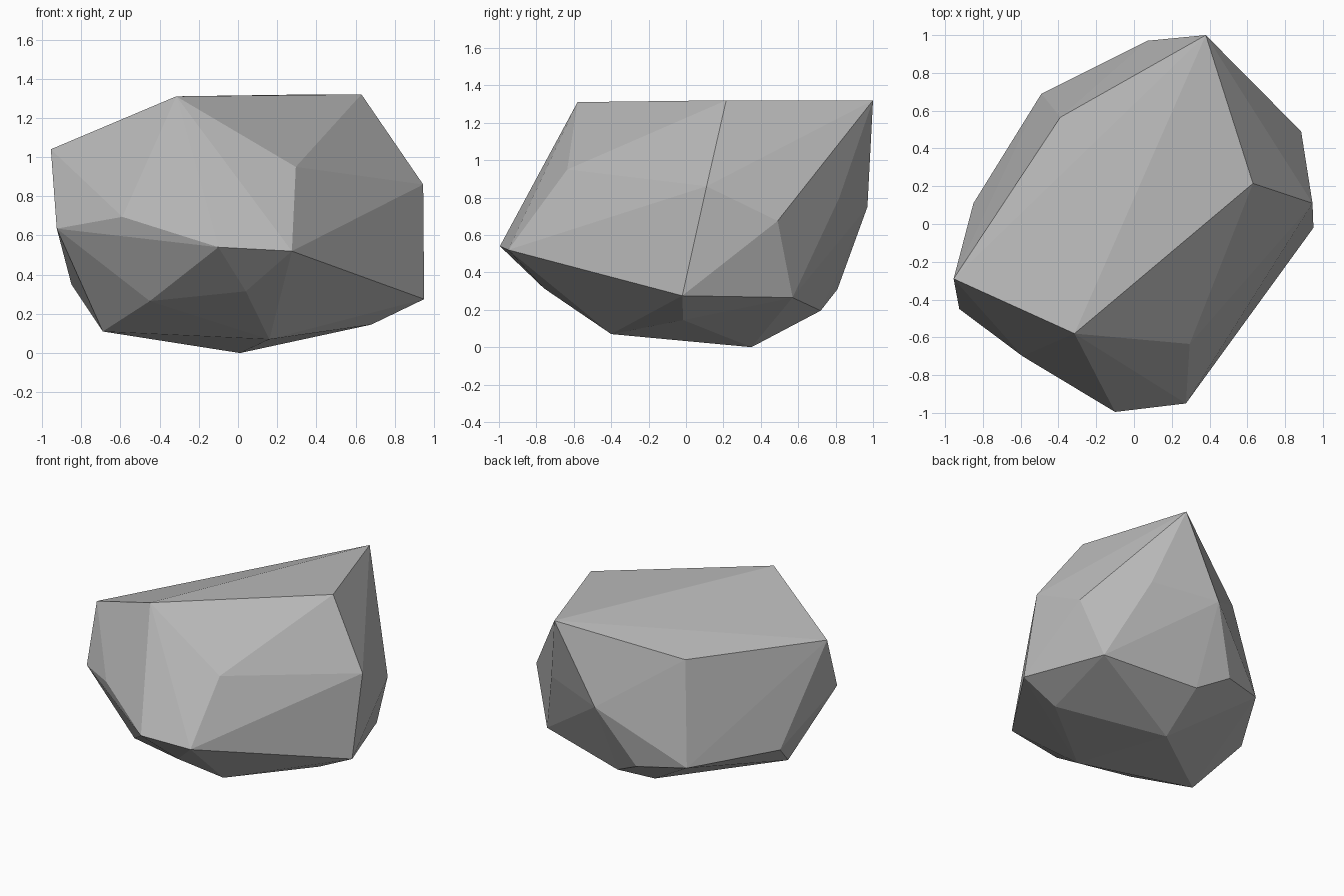
import bpy
import bmesh
import math
from mathutils import Vector

# Remove the default cube
default_cube = bpy.data.objects.get("Cube")
if default_cube:
    bpy.data.objects.remove(default_cube, do_unlink=True)


def make_material(name, color):
    """Plain single colour material, the same in viewport and render."""
    material = bpy.data.materials.new(name)
    material.use_nodes = True
    material.diffuse_color = color
    shader = next(n for n in material.node_tree.nodes if n.type == "BSDF_PRINCIPLED")
    shader.inputs["Base Color"].default_value = color
    shader.inputs["Roughness"].default_value = 0.9
    return material


def make_chiselled_stone(name, corner_rings, material):
    """Wrap a convex, flat-faceted skin around rings of corner points."""
    bm = bmesh.new()
    for ring in corner_rings:
        for corner in ring:
            bm.verts.new(Vector(corner))
    hull = bmesh.ops.convex_hull(bm, input=bm.verts[:])
    # Drop any corner that ended up inside the skin
    inside = [g for g in hull["geom_interior"] if isinstance(g, bmesh.types.BMVert)]
    bmesh.ops.delete(bm, geom=inside, context="VERTS")
    # Merge nearly coplanar triangles into clean facets
    bmesh.ops.dissolve_limit(bm, angle_limit=math.radians(1.5),
                             verts=bm.verts[:], edges=bm.edges[:])
    bmesh.ops.recalc_face_normals(bm, faces=bm.faces[:])
    for face in bm.faces:
        face.smooth = False
    mesh = bpy.data.meshes.new(name)
    bm.to_mesh(mesh)
    bm.free()
    mesh.materials.append(material)
    stone = bpy.data.objects.new(name, mesh)
    bpy.context.collection.objects.link(stone)
    return stone


# Large sloping top facet
top_rim = [(.63, .215, 1.32), (.38, 1, 1.32), (-.39, .565, 1.07),
           (-.955, -.29, 1.04), (-.315, -.58, 1.31)]

# Shoulder corners just under the top
shoulder = [(.295, -.635, .95), (.75, -.07, .92), (.945, .11, .86),
            (.53, .82, .8), (.885, .49, .675), (.07, .97, .75)]

# Widest belt around the middle
belt = [(.275, -.95, .52), (-.1, -.995, .54), (-.59, -.7, .695),
        (-.925, -.45, .635), (-.85, .11, .35), (-.49, .69, .34),
        (-.16, .81, .31), (.74, .57, .265), (.95, -.02, .275)]

# Underside tapering to the ground
underside = [(.04, -.76, .315), (-.45, -.57, .265), (-.69, -.21, .11),
             (.057, .72, .195), (.68, -.015, .145), (.16, -.4, .07),
             (.01, .35, 0)]

stone_grey = make_material("stone grey", (.48, .48, .48, 1))
make_chiselled_stone("boulder", [top_rim, shoulder, belt, underside], stone_grey)
